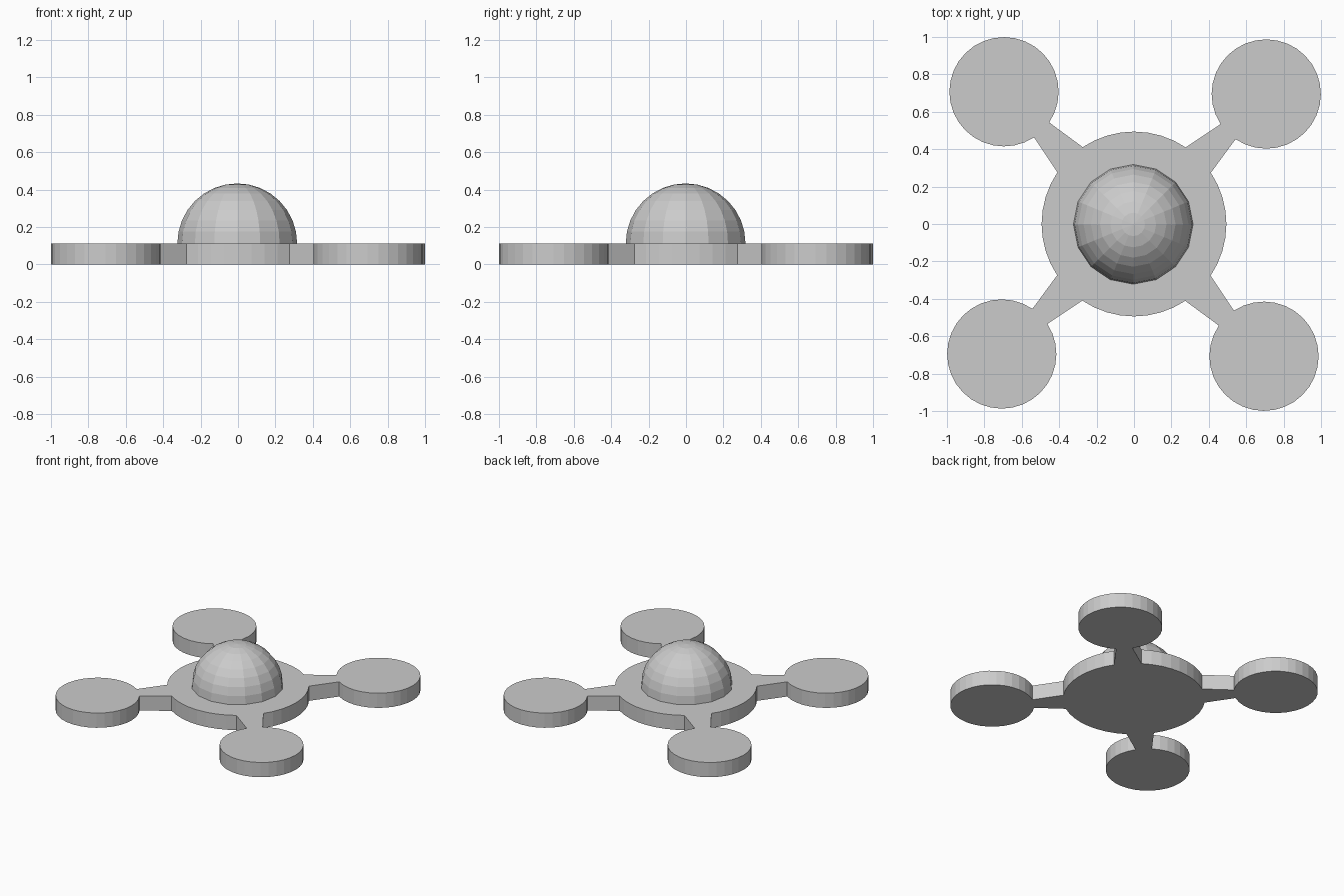
import bpy, bmesh
from math import cos, sin, pi, radians
from mathutils import Vector, Matrix

default = bpy.data.objects.get("Cube")
if default:
    bpy.data.objects.remove(default, do_unlink=True)

THICK = 0.113
HUB_R = 0.494
ROTOR_R = 0.292
ROTOR_CENTRE = Vector((0.707, 0.695, 0))
DOME_R = 0.32

grey = bpy.data.materials.new("light grey")
grey.use_nodes = True
colour = (0.6, 0.6, 0.6, 1)
grey.diffuse_color = colour
grey.node_tree.nodes["Principled BSDF"].inputs["Base Color"].default_value = colour


def add_object(name, bm):
    bmesh.ops.recalc_face_normals(bm, faces=bm.faces)
    mesh = bpy.data.meshes.new(name)
    bm.to_mesh(mesh)
    bm.free()
    mesh.materials.append(grey)
    obj = bpy.data.objects.new(name, mesh)
    bpy.context.collection.objects.link(obj)
    return obj


def arc(centre, radius, start, end, steps):
    angles = [radians(start + (end - start) * i / steps) for i in range(steps + 1)]
    return [centre + Vector((cos(a), sin(a), 0)) * radius for a in angles]


# Flat frame: hub edge, tapered arm and round pod, repeated four times
quarter = arc(Vector((0, 0, 0)), HUB_R, -34, 33.7, 8)
quarter += arc(ROTOR_CENTRE, ROTOR_R, -124.2, 213.4, 30)
bm = bmesh.new()
outline = []
for k in range(4):
    turn = Matrix.Rotation(k * pi / 2, 3, "Z")
    outline += [bm.verts.new(turn @ p) for p in quarter]
base = bm.faces.new(outline)
extruded = bmesh.ops.extrude_face_region(bm, geom=[base], use_keep_orig=True)
top = [v for v in extruded["geom"] if isinstance(v, bmesh.types.BMVert)]
bmesh.ops.translate(bm, verts=top, vec=(0, 0, THICK))
add_object("frame", bm)

# Faceted dome, with its lower half pressed flat into the frame
bm = bmesh.new()
bmesh.ops.create_uvsphere(bm, u_segments=16, v_segments=16, radius=DOME_R)
bmesh.ops.bisect_plane(bm, geom=bm.verts[:] + bm.edges[:] + bm.faces[:],
                       plane_co=(0, 0, 0), plane_no=(0, 0, -1), clear_outer=True)
rim = [e for e in bm.edges if e.is_boundary]
bmesh.ops.holes_fill(bm, edges=rim)
dome = add_object("dome", bm)
dome.location = (-0.004, -0.002, THICK)
